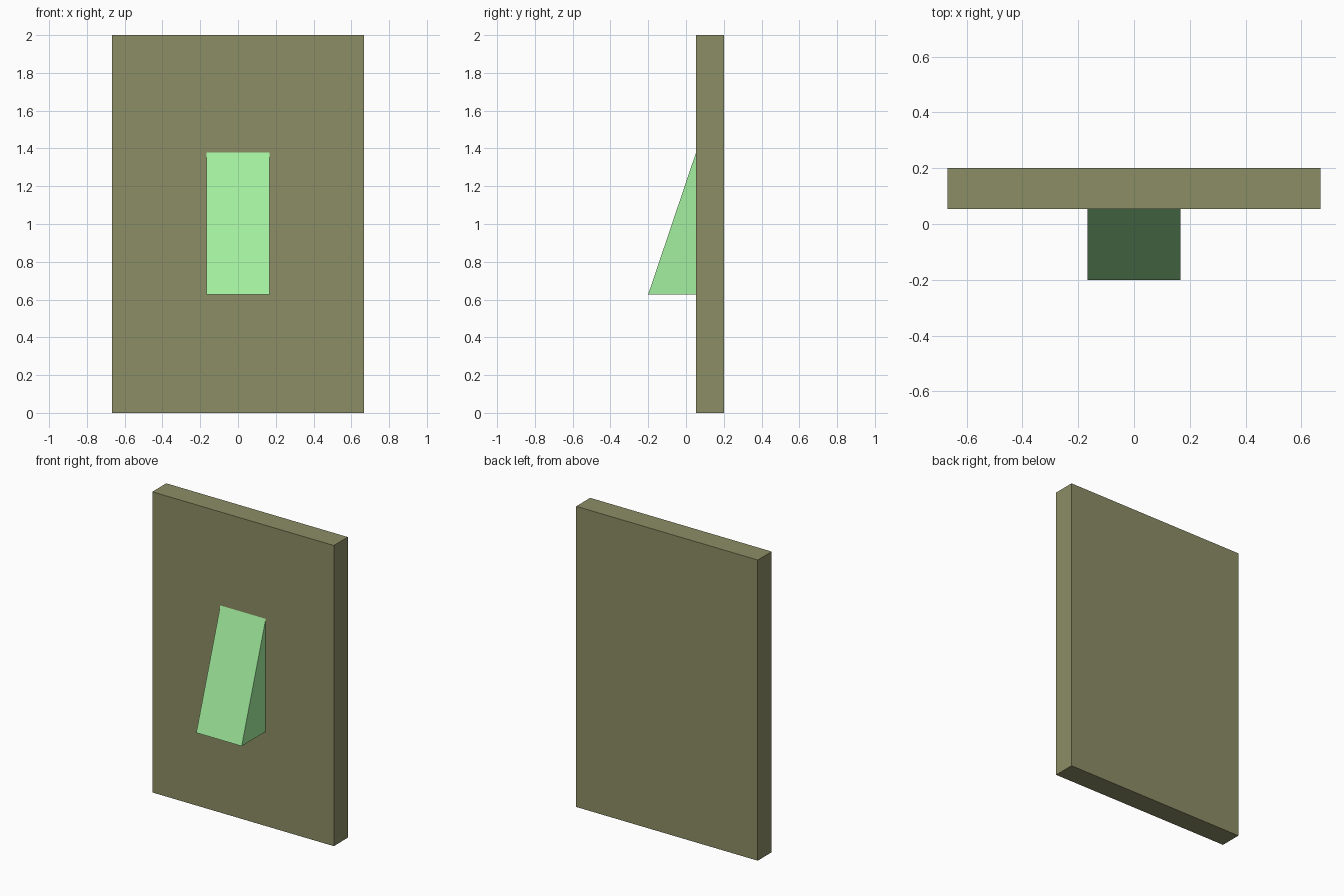
import bpy

if "Cube" in bpy.data.objects:
    bpy.data.objects.remove(bpy.data.objects["Cube"])


def prism(name, profile, half_width, color):
    """Extrude a (y, z) profile symmetrically along x."""
    n = len(profile)
    verts = [(x, y, z) for x in (-half_width, half_width) for y, z in profile]
    faces = [tuple(reversed(range(n))), tuple(range(n, 2 * n))]
    faces += [(i, (i + 1) % n, (i + 1) % n + n, i + n) for i in range(n)]
    mesh = bpy.data.meshes.new(name)
    mesh.from_pydata(verts, [], faces)
    mesh.update()
    obj = bpy.data.objects.new(name, mesh)
    bpy.context.collection.objects.link(obj)
    mat = bpy.data.materials.new(name + "_color")
    mat.diffuse_color = (*color, 1)
    mat.use_nodes = True
    mat.node_tree.nodes["Principled BSDF"].inputs["Base Color"].default_value = mat.diffuse_color
    mesh.materials.append(mat)
    return obj


FRONT, BACK = 0.053, 0.2

# Upright slab
prism("back_panel", [(FRONT, 0), (BACK, 0), (BACK, 2), (FRONT, 2)],
      0.668, (0.26, 0.27, 0.13))

# Sloping wedge on the front of the slab
prism("wedge", [(-0.2, 0.628), (FRONT, 0.628), (FRONT, 1.378)],
      0.167, (0.37, 0.87, 0.35))
